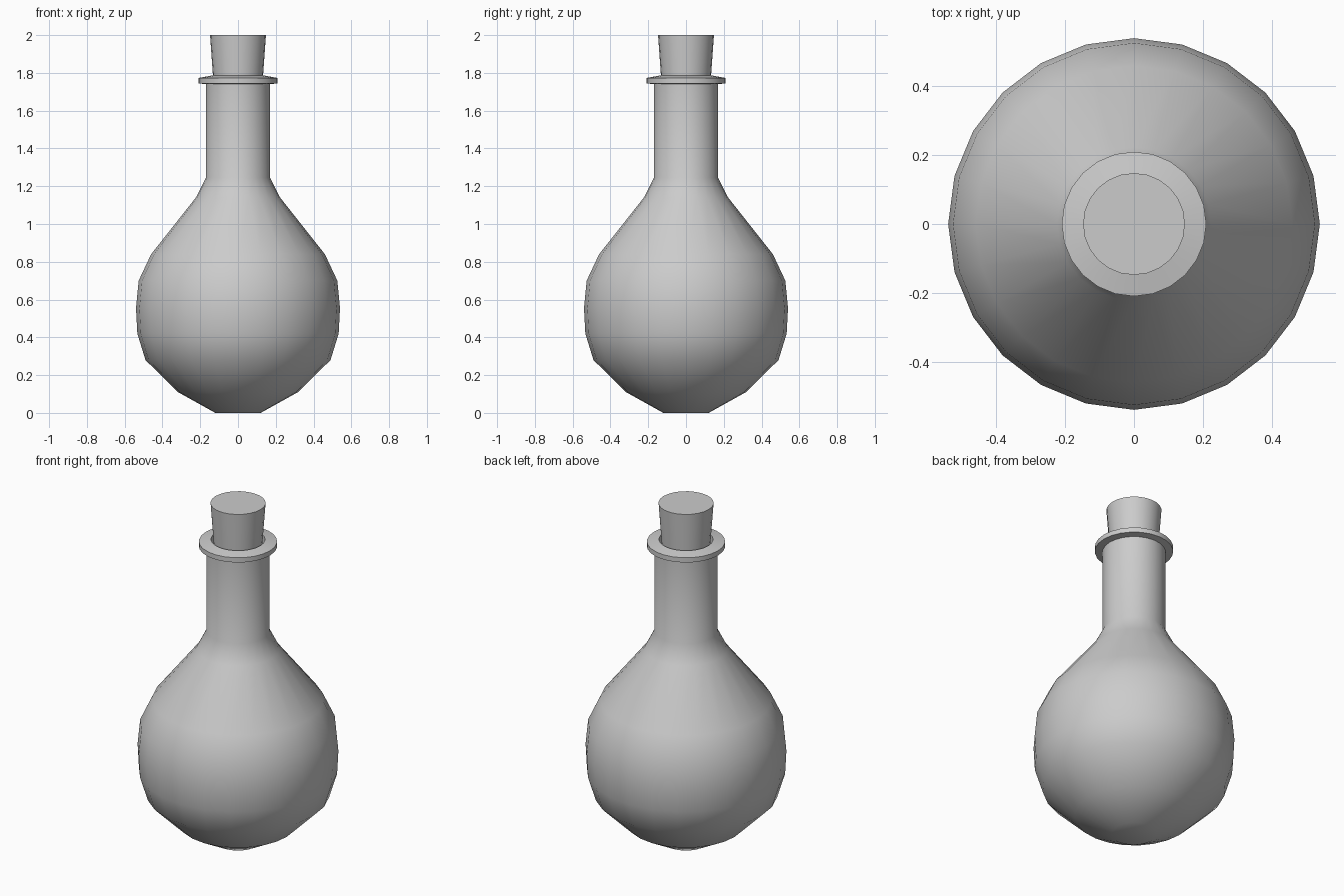
import bpy
import math

cube = bpy.data.objects.get("Cube")
if cube:
    bpy.data.objects.remove(cube, do_unlink=True)

SEGMENTS = 24

grey = bpy.data.materials.new("light_grey")
grey.use_nodes = True
colour = (0.6, 0.6, 0.6, 1)
grey.diffuse_color = colour
grey.node_tree.nodes["Principled BSDF"].inputs["Base Color"].default_value = colour


def lathe(name, profile, angle):
    """Revolve a (radius, height) profile, listed bottom to top, and cap its ends."""
    verts = [(r * math.cos(math.tau * i / SEGMENTS), r * math.sin(math.tau * i / SEGMENTS), z)
             for r, z in profile for i in range(SEGMENTS)]
    faces = [tuple(reversed(range(SEGMENTS)))]
    for ring in range(len(profile) - 1):
        a, b = ring * SEGMENTS, (ring + 1) * SEGMENTS
        for i in range(SEGMENTS):
            j = (i + 1) % SEGMENTS
            faces.append((a + i, a + j, b + j, b + i))
    faces.append(tuple(range(len(verts) - SEGMENTS, len(verts))))
    mesh = bpy.data.meshes.new(name)
    mesh.from_pydata(verts, [], faces)
    mesh.materials.append(grey)
    obj = bpy.data.objects.new(name, mesh)
    bpy.context.collection.objects.link(obj)
    bpy.ops.object.select_all(action="DESELECT")
    obj.select_set(True)
    bpy.context.view_layer.objects.active = obj
    bpy.ops.object.shade_smooth_by_angle(angle=math.radians(angle))
    return obj


# Round flask body, neck, flared lip and the hollow mouth inside it
lathe("flask", [
    (0.12, 0), (0.318, 0.11), (0.49, 0.28), (0.533, 0.42), (0.54, 0.555),
    (0.526, 0.70), (0.46, 0.84), (0.223, 1.14), (0.17, 1.245), (0.17, 1.74),
    (0.21, 1.745), (0.21, 1.773), (0.145, 1.785), (0.14, 1.66),
], 40)

# Tapered cork seated in the mouth
lathe("cork", [(0.125, 1.68), (0.148, 2.0)], 40)
